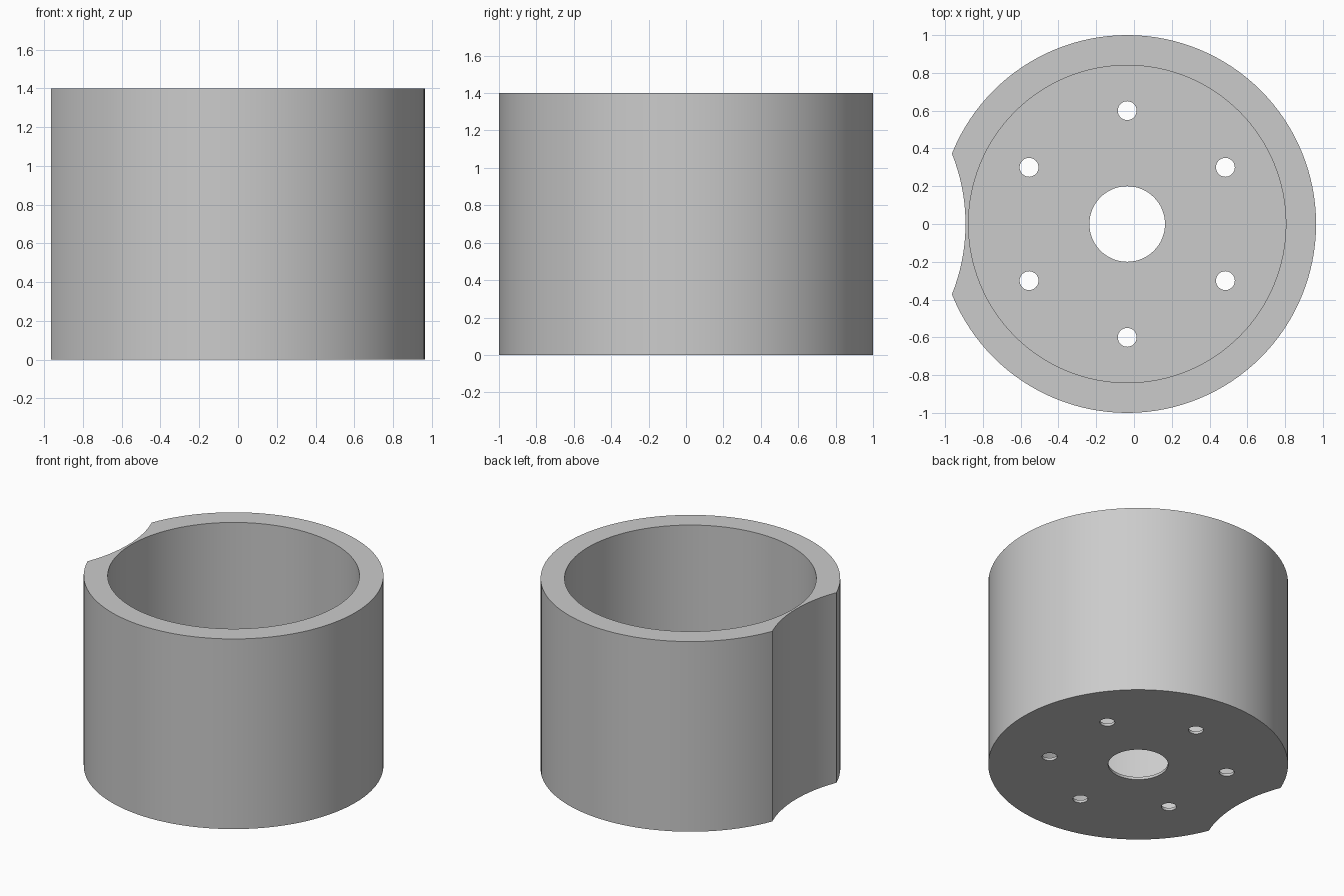
import bpy
from math import cos, sin, radians

cube = bpy.data.objects.get("Cube")
if cube:
    bpy.data.objects.remove(cube, do_unlink=True)

CX = -0.036        # cup axis, offset because the notch trims one side
HEIGHT = 1.4
FLOOR = 0.02


def cylinder(name, radius, x, y, bottom, top, sides):
    bpy.ops.mesh.primitive_cylinder_add(
        vertices=sides, radius=radius, depth=top - bottom,
        location=(x, y, (bottom + top) / 2))
    obj = bpy.context.object
    obj.name = name
    return obj


def cut(body, cutter):
    cutter.hide_render = True
    mod = body.modifiers.new(cutter.name, "BOOLEAN")
    mod.operation = "DIFFERENCE"
    mod.solver = "EXACT"
    mod.object = cutter
    bpy.context.view_layer.objects.active = body
    bpy.ops.object.modifier_apply(modifier=mod.name)
    bpy.data.objects.remove(cutter, do_unlink=True)


# Grey material
grey = bpy.data.materials.new("light grey")
grey.use_nodes = True
colour = (0.6, 0.6, 0.6, 1)
grey.diffuse_color = colour
grey.node_tree.nodes["Principled BSDF"].inputs["Base Color"].default_value = colour

# Cup wall and thin floor
cup = cylinder("cup", 1, CX, 0, 0, HEIGHT, 128)
cup.data.materials.append(grey)
cut(cup, cylinder("cavity", 0.84, CX, 0, FLOOR, HEIGHT + 0.2, 128))

# Concave notch that lets a neighbouring cup nest against the right side
cut(cup, cylinder("notch", 1, CX - 1.856, 0, -0.2, HEIGHT + 0.2, 128))

# Centre hole and ring of six small holes through the floor
cut(cup, cylinder("centre_hole", 0.2, CX, 0, -0.2, 0.2, 64))
for i in range(6):
    a = radians(30 + 60 * i)
    cut(cup, cylinder("small_hole", 0.05, CX + 0.6 * cos(a), 0.6 * sin(a), -0.2, 0.2, 32))

# Smooth walls with crisp rims
bpy.ops.object.select_all(action="DESELECT")
cup.select_set(True)
bpy.context.view_layer.objects.active = cup
bpy.ops.object.shade_smooth_by_angle(angle=radians(30))
